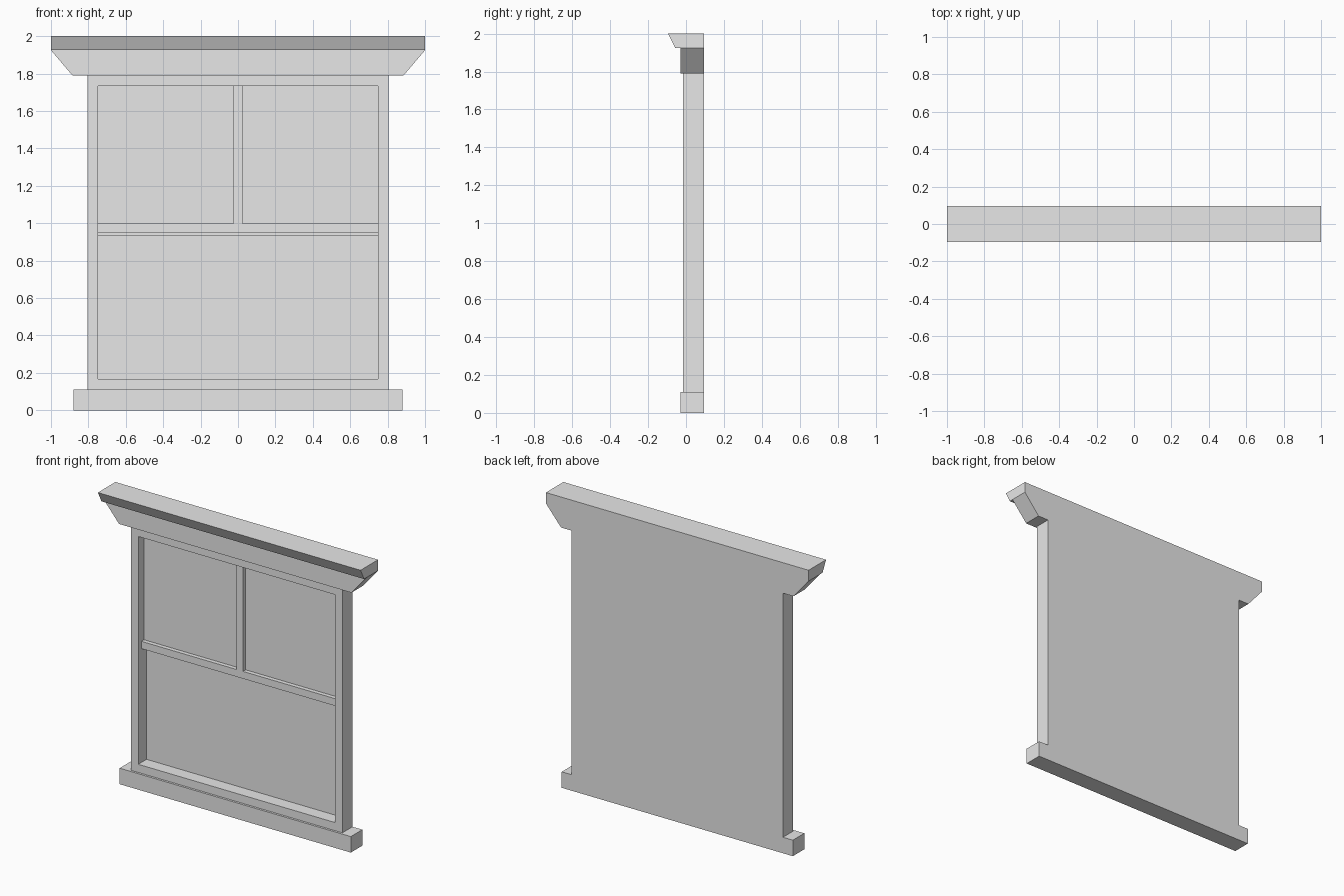
import bpy
import bmesh
from mathutils import Vector

cube = bpy.data.objects.get("Cube")
if cube:
    bpy.data.objects.remove(cube, do_unlink=True)

grey = bpy.data.materials.new("pale_grey")
grey.use_nodes = True
colour = (0.8, 0.8, 0.8, 1)
grey.diffuse_color = colour
grey.node_tree.nodes["Principled BSDF"].inputs["Base Color"].default_value = colour

BACK = 0.095        # flat back shared by every main part
UPPER_PANE = 0.047  # upper pane sits in front of the lower one
LOWER_PANE = 0.075
BAR_FRONT = 0.018


def finish(name, bm):
    bmesh.ops.recalc_face_normals(bm, faces=bm.faces)
    mesh = bpy.data.meshes.new(name)
    bm.to_mesh(mesh)
    bm.free()
    mesh.materials.append(grey)
    obj = bpy.data.objects.new(name, mesh)
    bpy.context.collection.objects.link(obj)
    return obj


def prism(profile, direction):
    """Extrude a closed profile along a direction."""
    bm = bmesh.new()
    face = bm.faces.new([bm.verts.new(p) for p in profile])
    new = bmesh.ops.extrude_face_region(bm, geom=[face], use_keep_orig=True)["geom"]
    verts = [v for v in new if isinstance(v, bmesh.types.BMVert)]
    bmesh.ops.translate(bm, verts=verts, vec=Vector(direction))
    return bm


def block(half_width, front, back, low, high):
    """Box centred on x = 0."""
    w = half_width
    return prism([(-w, front, low), (w, front, low), (w, front, high), (-w, front, high)],
                 (0, back - front, 0))


# Sill
finish("sill", block(0.88, -0.03, BACK, 0, 0.11))

# Frame with a deep recess for the panes
bm = block(0.805, -0.015, BACK, 0.11, 1.79)
bmesh.ops.recalc_face_normals(bm, faces=bm.faces)
front = min(bm.faces, key=lambda f: f.calc_center_median().y)
bmesh.ops.inset_region(bm, faces=[front], thickness=0.056, use_even_offset=True)
front = min((f for f in bm.faces if abs(f.normal.y) > 0.9),
            key=lambda f: (round(f.calc_center_median().y, 3), -f.calc_area()))
front = bmesh.ops.extrude_discrete_faces(bm, faces=[front])["faces"][0]
bmesh.ops.translate(bm, verts=front.verts, vec=(0, LOWER_PANE + 0.015, 0))
finish("frame_and_lower_pane", bm)

# Upper pane, meeting rail and centre bar
finish("upper_pane", block(0.75, UPPER_PANE, LOWER_PANE, 0.935, 1.733))
finish("meeting_rail", block(0.75, BAR_FRONT, UPPER_PANE, 0.95, 1.0))
finish("centre_bar", block(0.025, BAR_FRONT, UPPER_PANE, 1.0, 1.733))

# Flared lintel
finish("lintel", prism([(-0.885, -0.03, 1.79), (0.885, -0.03, 1.79),
                        (1, -0.03, 1.925), (-1, -0.03, 1.925)], (0, BACK + 0.03, 0)))

# Cornice with an undercut front
finish("cornice", prism([(-1, BACK, 1.925), (-1, BACK, 2), (-1, -0.095, 2),
                         (-1, -0.057, 1.925)], (2, 0, 0)))
